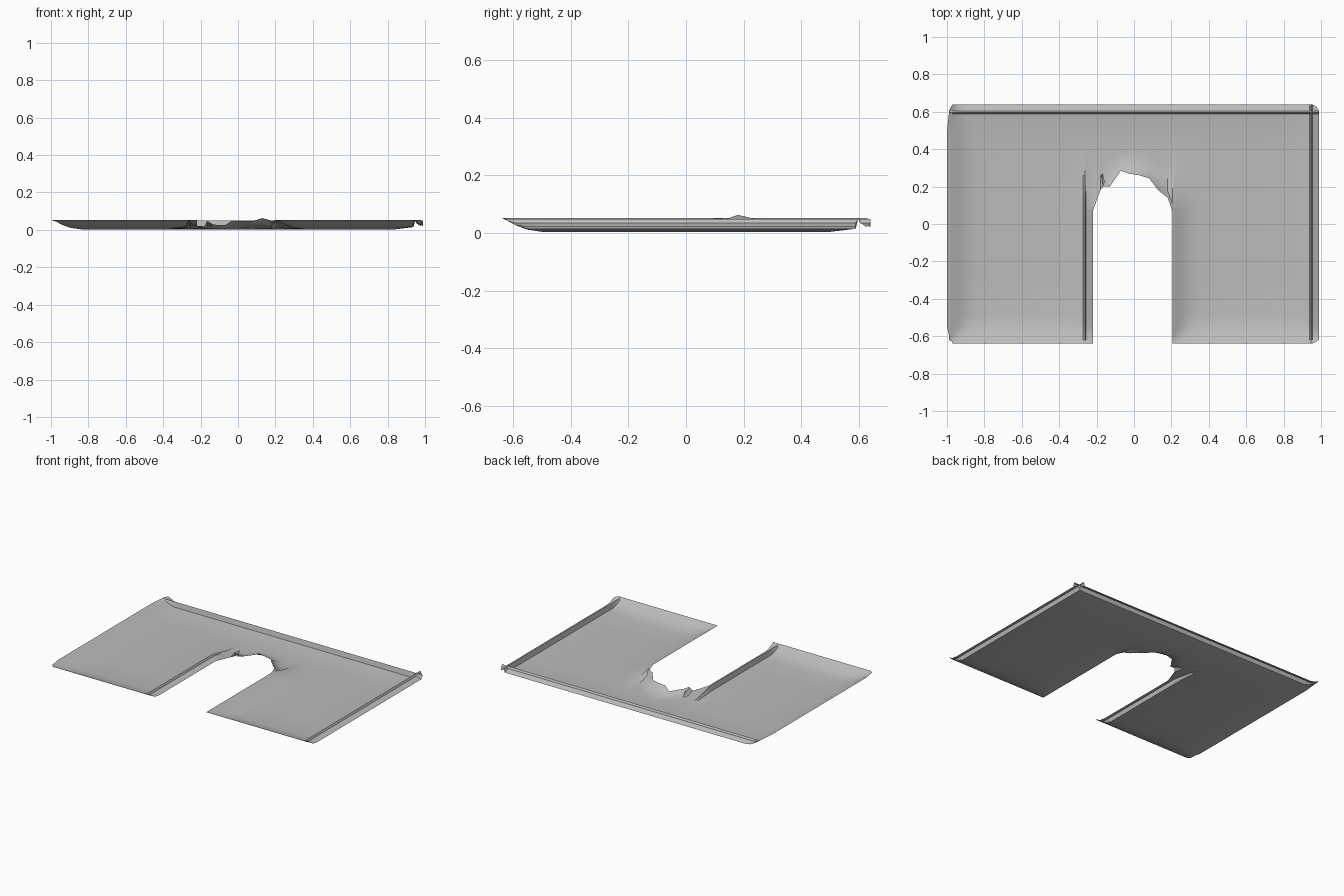
import bpy
import bmesh
import math

cube = bpy.data.objects.get("Cube")
if cube:
    bpy.data.objects.remove(cube, do_unlink=True)

HALF_X, HALF_Y = 0.99, 0.64
SLOT_L, SLOT_R, SLOT_Y = -0.22, 0.205, 0.07
BASE = 0.003

# Profiles: height above the flat sheet against distance from a border
CURL = [(0, 0.05), (0.02, 0.04), (0.05, 0.024), (0.09, 0.009), (0.15, 0)]
FOLD = [(0, 0.018), (0.036, 0.032), (0.043, 0.046), (0.052, 0.012), (0.15, 0)]

# Ragged arch at the end of the slot: x, y, height
ARCH = [(-0.22, 0.07, 0.022), (-0.18, 0.18, 0.016), (-0.165, 0.2, 0.045),
        (-0.13, 0.2, 0.025), (-0.07, 0.285, 0.022), (-0.03, 0.27, 0.047),
        (0.03, 0.26, 0.045), (0.08, 0.245, 0.045), (0.13, 0.18, 0.06),
        (0.18, 0.14, 0.046), (0.205, 0.07, 0.046)]


def lookup(points, value, column=1):
    """Linear interpolation along a list of points."""
    if value <= points[0][0]:
        return points[0][column]
    for a, b in zip(points, points[1:]):
        if value <= b[0]:
            f = (value - a[0]) / (b[0] - a[0])
            return a[column] + f * (b[column] - a[column])
    return points[-1][column]


def height(x, y):
    """Curled front and left borders, folded back and right borders."""
    z = max(lookup(CURL, x + HALF_X), lookup(CURL, y + HALF_Y),
            lookup(FOLD, HALF_X - x), lookup(FOLD, HALF_Y - y))
    # sides of the slot, fading out past the arch
    fade = max(0, min(1, (0.3 - y) / 0.2))
    if x <= SLOT_L:
        z = max(z, fade * lookup(FOLD, SLOT_L - x))
    elif x >= SLOT_R:
        z = max(z, fade * lookup(CURL, x - SLOT_R))
    else:
        d = y - lookup(ARCH, x)
        rim = lookup(ARCH, x, 2)
        z = max(z, rim * max(0, 1 - d / 0.1) ** 2)
    return z + BASE


# Column positions follow the bends of each profile
curl_steps = [p[0] for p in CURL]
fold_steps = [p[0] for p in FOLD]
columns = sorted(
    [-HALF_X + d for d in curl_steps] + [HALF_X - d for d in fold_steps]
    + [SLOT_L - d for d in fold_steps[1:]] + [SLOT_R + d for d in curl_steps[1:]]
    + [p[0] for p in ARCH] + [-0.7, -0.55, 0.5, 0.7])
low_rows = [-HALF_Y + d for d in curl_steps] + [-0.3, -0.15, 0]
back_rows = [HALF_Y - d for d in reversed(fold_steps)]
blend = [0, 0.1, 0.25, 0.45, 0.7]


def column_rows(x):
    start = lookup(ARCH, x) if SLOT_L <= x <= SLOT_R else SLOT_Y
    upper = [start + t * (back_rows[0] - start) for t in blend]
    return low_rows + upper + back_rows


# Curled sheet with a slot
bm = bmesh.new()
grid = []
for x in columns:
    line = []
    for j, y in enumerate(column_rows(x)):
        if SLOT_L < x < SLOT_R and j < len(low_rows):
            line.append(None)
            continue
        px, py = x, y
        # soften the outer corners
        if abs(abs(x) - HALF_X) < 0.001 and abs(abs(y) - HALF_Y) < 0.001:
            px, py = x * 0.985, y * 0.98
        elif x < -HALF_X + 0.001:
            px = -1.0 if abs(y) < 0.58 else -0.99
        line.append(bm.verts.new((px, py, height(x, y))))
    grid.append(line)

for i in range(len(grid) - 1):
    for j in range(len(grid[i]) - 1):
        corners = [grid[i][j], grid[i + 1][j], grid[i + 1][j + 1], grid[i][j + 1]]
        slot = (columns[i] >= SLOT_L and columns[i + 1] <= SLOT_R
                and j < len(low_rows))
        if not slot and None not in corners:
            bm.faces.new(corners)

# Torn tip beside the arch
tip = [bm.verts.new(p) for p in ((-0.175, 0.27, 0.03), (-0.165, 0.2, 0.047),
                                 (-0.14, 0.2, 0.02))]
bm.faces.new(tip)

mesh = bpy.data.meshes.new("curled_sheet")
bm.to_mesh(mesh)
bm.free()
sheet = bpy.data.objects.new("curled_sheet", mesh)
bpy.context.collection.objects.link(sheet)

# Plain grey material
grey = bpy.data.materials.new("plain_grey")
grey.use_nodes = True
colour = (0.5, 0.5, 0.5, 1)
grey.diffuse_color = colour
grey.node_tree.nodes["Principled BSDF"].inputs["Base Color"].default_value = colour
mesh.materials.append(grey)

bpy.ops.object.select_all(action="DESELECT")
sheet.select_set(True)
bpy.context.view_layer.objects.active = sheet
bpy.ops.object.shade_smooth_by_angle(angle=math.radians(30))
